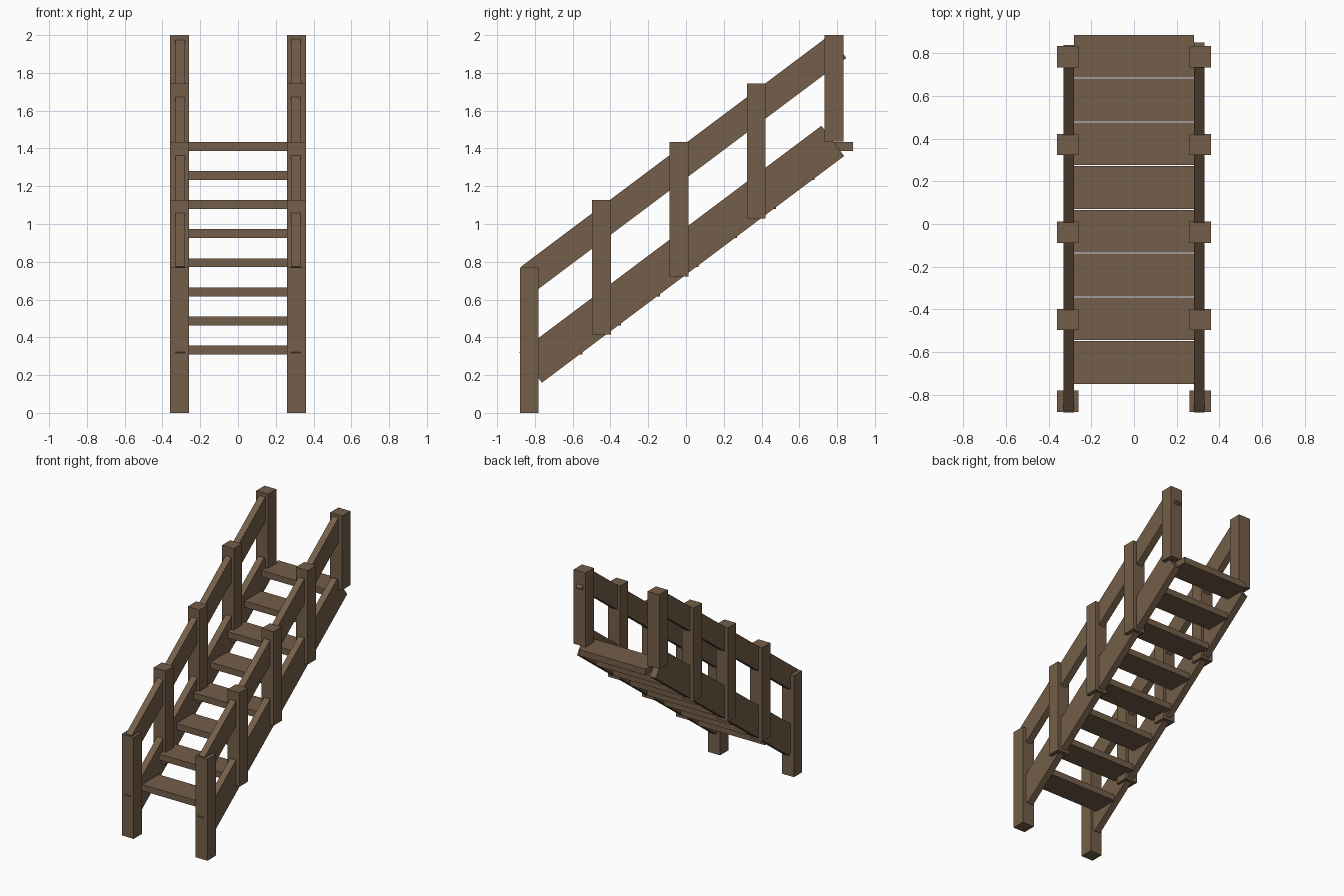
import bpy
import math

if "Cube" in bpy.data.objects:
    bpy.data.objects.remove(bpy.data.objects["Cube"])

wood = bpy.data.materials.new("brown wood")
wood.diffuse_color = (0.175, 0.112, 0.067, 1)
wood.use_nodes = True
wood.node_tree.nodes["Principled BSDF"].inputs["Base Color"].default_value = wood.diffuse_color

ANGLE = math.atan2(1.2, 1.6)  # stair pitch


def box(name, center, size, pitch=0.0):
    bpy.ops.mesh.primitive_cube_add(size=1, location=center)
    ob = bpy.context.object
    ob.name = name
    ob.scale = size
    bpy.ops.object.transform_apply(location=False, rotation=False, scale=True)
    ob.rotation_euler = (pitch, 0, 0)
    ob.data.materials.append(wood)
    return ob


def sloped_beam(name, x, y, z, length, height):
    """Beam whose lower-end top corner sits at (y, z), running up the pitch."""
    c, s = math.cos(ANGLE), math.sin(ANGLE)
    cy = y + c * length / 2 + s * height / 2
    cz = z + s * length / 2 - c * height / 2
    box(name, (x, cy, cz), (0.05, length, height), ANGLE)


# posts: centre y, bottom z, top z
POSTS = [(-0.83, 0.0, 0.77), (-0.447, 0.415, 1.128), (-0.038, 0.722, 1.435),
         (0.372, 1.03, 1.743), (0.783, 1.437, 2.0)]

for side, sx in (("left", -1), ("right", 1)):
    for i, (y, z0, z1) in enumerate(POSTS):
        box(f"{side}_post_{i + 1}", (sx * 0.31, y, (z0 + z1) / 2), (0.1, 0.1, z1 - z0))
    # stringer under the treads and handrail above
    sloped_beam(f"{side}_stringer", sx * 0.306, -0.883, 0.32, 2.0, 0.2)
    sloped_beam(f"{side}_handrail", sx * 0.306, -0.873, 0.775,
                2.0 if sx < 0 else 2.04, 0.15)

# treads
for i in range(8):
    box(f"tread_{i + 1}", (0, -0.648 + i * 0.2047, 0.333 + i * 0.154), (0.562, 0.2, 0.047))
